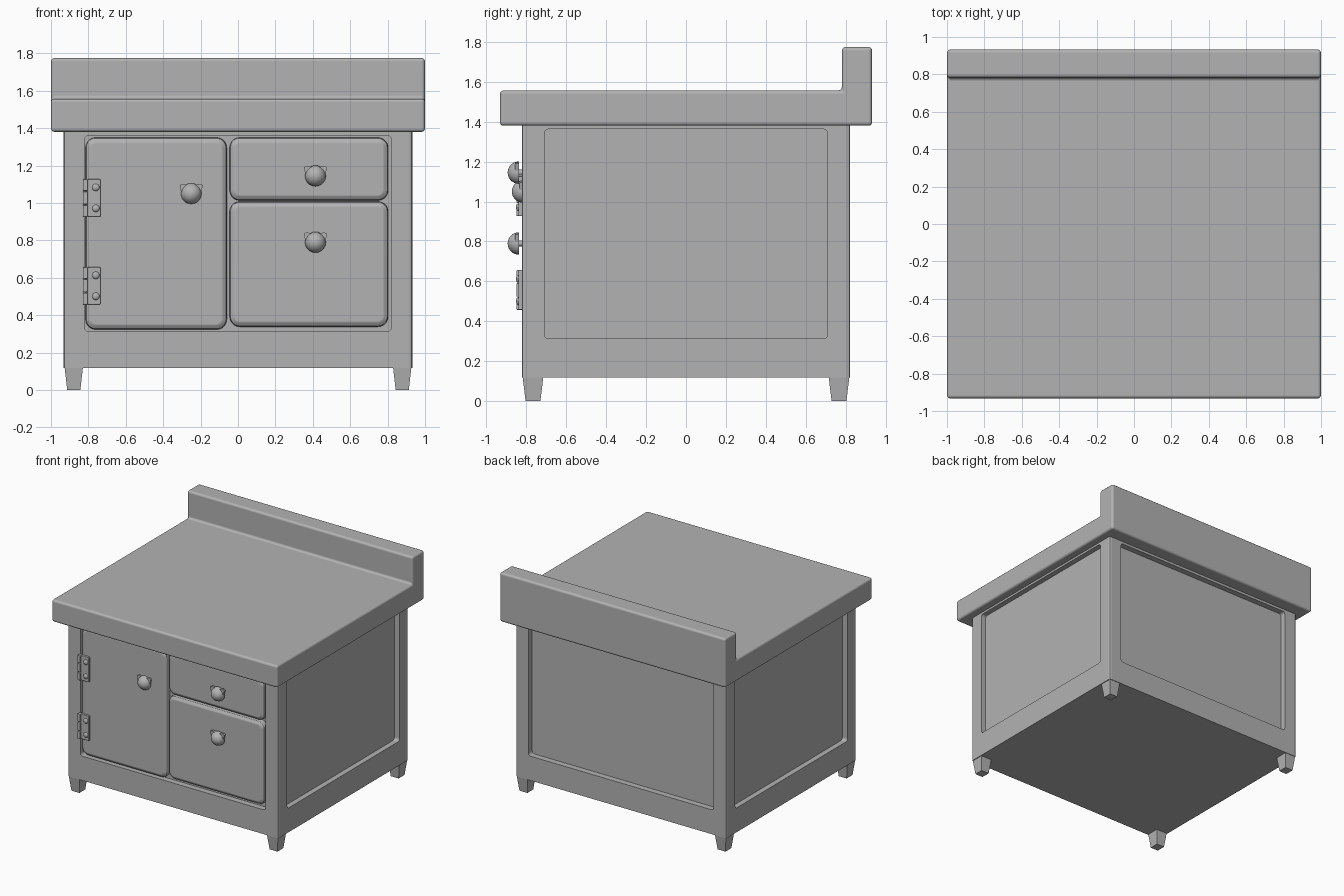
import bpy, bmesh, math
from mathutils import Matrix, Vector

if "Cube" in bpy.data.objects:
    bpy.data.objects.remove(bpy.data.objects["Cube"])

# One dark grey for the whole cabinet
grey = bpy.data.materials.new("dark_grey")
grey.diffuse_color = (.45, .45, .45, 1)
grey.use_nodes = True
grey.node_tree.nodes["Principled BSDF"].inputs["Base Color"].default_value = grey.diffuse_color


def finish(bm, name, bevel=0.0, segments=2):
    bmesh.ops.recalc_face_normals(bm, faces=bm.faces)
    mesh = bpy.data.meshes.new(name)
    bm.to_mesh(mesh)
    bm.free()
    mesh.materials.append(grey)
    ob = bpy.data.objects.new(name, mesh)
    bpy.context.collection.objects.link(ob)
    if bevel:
        m = ob.modifiers.new("bevel", "BEVEL")
        m.width, m.segments, m.limit_method = bevel, segments, "ANGLE"
        m.harden_normals = True
    return ob


def smooth(ob, angle=35):
    bpy.ops.object.select_all(action="DESELECT")
    ob.select_set(True)
    bpy.context.view_layer.objects.active = ob
    bpy.ops.object.shade_smooth_by_angle(angle=math.radians(angle))


def add_box(bm, lo, hi):
    lo, hi = Vector(lo), Vector(hi)
    mat = Matrix.Translation((lo + hi) / 2) @ Matrix.Diagonal((*(hi - lo), 1))
    return bmesh.ops.create_cube(bm, size=1, matrix=mat)["verts"]


def prism(bm, points, axis):
    """Extrude a closed outline of 3D points along the axis vector."""
    face = bm.faces.new([bm.verts.new(p) for p in points])
    ext = bmesh.ops.extrude_face_region(bm, geom=[face], use_keep_orig=True)
    moved = [v for v in ext["geom"] if isinstance(v, bmesh.types.BMVert)]
    bmesh.ops.translate(bm, verts=moved, vec=axis)


def rounded_rect(x0, x1, z0, z1, r, steps=5):
    pts = []
    corners = [(x1 - r, z1 - r), (x0 + r, z1 - r), (x0 + r, z0 + r), (x1 - r, z0 + r)]
    for k, (cx, cz) in enumerate(corners):
        for i in range(steps + 1):
            a = math.pi / 2 * (k + i / steps)
            pts.append((cx + r * math.cos(a), cz + r * math.sin(a)))
    return pts


# Worktop with upstand, one L-shaped profile
bm = bmesh.new()
profile = [(-.933, 1.38), (.933, 1.38), (.933, 1.775), (.782, 1.775), (.782, 1.557), (-.933, 1.557)]
prism(bm, [(-1, y, z) for y, z in profile], (2, 0, 0))
smooth(finish(bm, "worktop", 0.018, 3))

# Cabinet body with a recessed panel on each side
bm = bmesh.new()
add_box(bm, (-.933, -.823, .118), (.933, .823, 1.385))
upright = [e for e in bm.edges if abs(e.verts[0].co.z - e.verts[1].co.z) > .1]
bmesh.ops.bevel(bm, geom=upright, offset=.015, segments=2, affect="EDGES", profile=.5)
body = finish(bm, "cabinet_body")

bm = bmesh.new()
for s in (-1, 1):
    front = rounded_rect(-.82, .82, .313, 1.36, .02, 3)
    side = rounded_rect(-.71, .71, .313, 1.363, .02, 3)
    prism(bm, [(x, s * .775, z) for x, z in front], (0, s * .2, 0))
    prism(bm, [(s * .89, y, z) for y, z in side], (s * .2, 0, 0))
cutter = finish(bm, "panel_cutter")
cutter.hide_render = True
cutter.hide_set(True)
cut = body.modifiers.new("recesses", "BOOLEAN")
cut.operation, cut.object, cut.solver = "DIFFERENCE", cutter, "EXACT"

# Tapered feet
for sx in (-1, 1):
    for sy in (-1, 1):
        bm = bmesh.new()
        for v in add_box(bm, (-.05, -.053, 0), (.05, .053, .13)):
            if v.co.z < .05:
                v.co.x *= .7
                v.co.y *= .7
        bmesh.ops.translate(bm, verts=bm.verts, vec=(sx * .878, sy * .767, 0))
        finish(bm, "foot")


# Door and drawer fronts with chamfered, softly rounded rims
def front_panel(name, x0, x1, z0, z1):
    bm = bmesh.new()
    loops = []
    for inset, y in ((0, -.77), (0, -.798), (.005, -.81), (.021, -.821), (.027, -.823), (.032, -.823)):
        pts = rounded_rect(x0 + inset, x1 - inset, z0 + inset, z1 - inset, .055 - inset)
        loops.append([bm.verts.new((x, y, z)) for x, z in pts])
    n = len(loops[0])
    for a, b in zip(loops, loops[1:]):
        for i in range(n):
            j = (i + 1) % n
            bm.faces.new((a[i], a[j], b[j], b[i]))
    bm.faces.new(loops[0])
    bm.faces.new(loops[-1])
    ob = finish(bm, name)
    smooth(ob, 28)
    # let the large flat face govern the rim shading
    wn = ob.modifiers.new("weighted_normals", "WEIGHTED_NORMAL")
    wn.keep_sharp = True


front_panel("door", -.815, -.06, .323, 1.35)
front_panel("top_drawer", -.045, .803, 1.013, 1.35)
front_panel("bottom_drawer", -.045, .803, .338, 1.008)


# Domed knobs with two small ears
def knob(name, x, y, z):
    bm = bmesh.new()
    bmesh.ops.create_uvsphere(bm, u_segments=20, v_segments=14, radius=.056,
                              matrix=Matrix.Rotation(math.pi / 2, 4, "X"))
    bmesh.ops.bisect_plane(bm, geom=bm.verts[:] + bm.edges[:] + bm.faces[:], dist=1e-5,
                           plane_co=(0, 0, 0), plane_no=(0, 1, 0), clear_outer=True)
    bmesh.ops.holes_fill(bm, edges=[e for e in bm.edges if e.is_boundary])
    for s in (-1, 1):
        ear = [(.012, .048), (.05, .052), (.062, .045), (.054, .008), (.03, .02)]
        prism(bm, [(s * u, -.018, w) for u, w in ear], (0, .018, 0))
    bmesh.ops.create_cone(bm, cap_ends=True, segments=12, radius1=.015, radius2=.015, depth=.03,
                          matrix=Matrix.Translation((0, .01, 0)) @ Matrix.Rotation(math.pi / 2, 4, "X"))
    bmesh.ops.translate(bm, verts=bm.verts, vec=(x, y, z))
    smooth(finish(bm, name))


knob("door_knob", -.25, -.817, 1.05)
knob("top_drawer_knob", .414, -.838, 1.145)
knob("bottom_drawer_knob", .414, -.838, .79)

# Hinges: leaf, three-part barrel and two screws
for zc in (1.027, .557):
    bm = bmesh.new()
    add_box(bm, (-.806, -.84, zc - .1), (-.735, -.815, zc + .1))
    for z0, z1 in ((-.1, -.038), (-.034, .034), (.038, .1)):
        add_box(bm, (-.83, -.85, zc + z0), (-.804, -.815, zc + z1))
    smooth(finish(bm, "hinge", .005, 2))
    bm = bmesh.new()
    for dz in (-.056, .056):
        bmesh.ops.create_uvsphere(bm, u_segments=14, v_segments=8, radius=.02,
                                  matrix=Matrix.Translation((-.76, -.839, zc + dz))
                                  @ Matrix.Diagonal((1, .65, 1, 1)))
    smooth(finish(bm, "hinge_screws"))
